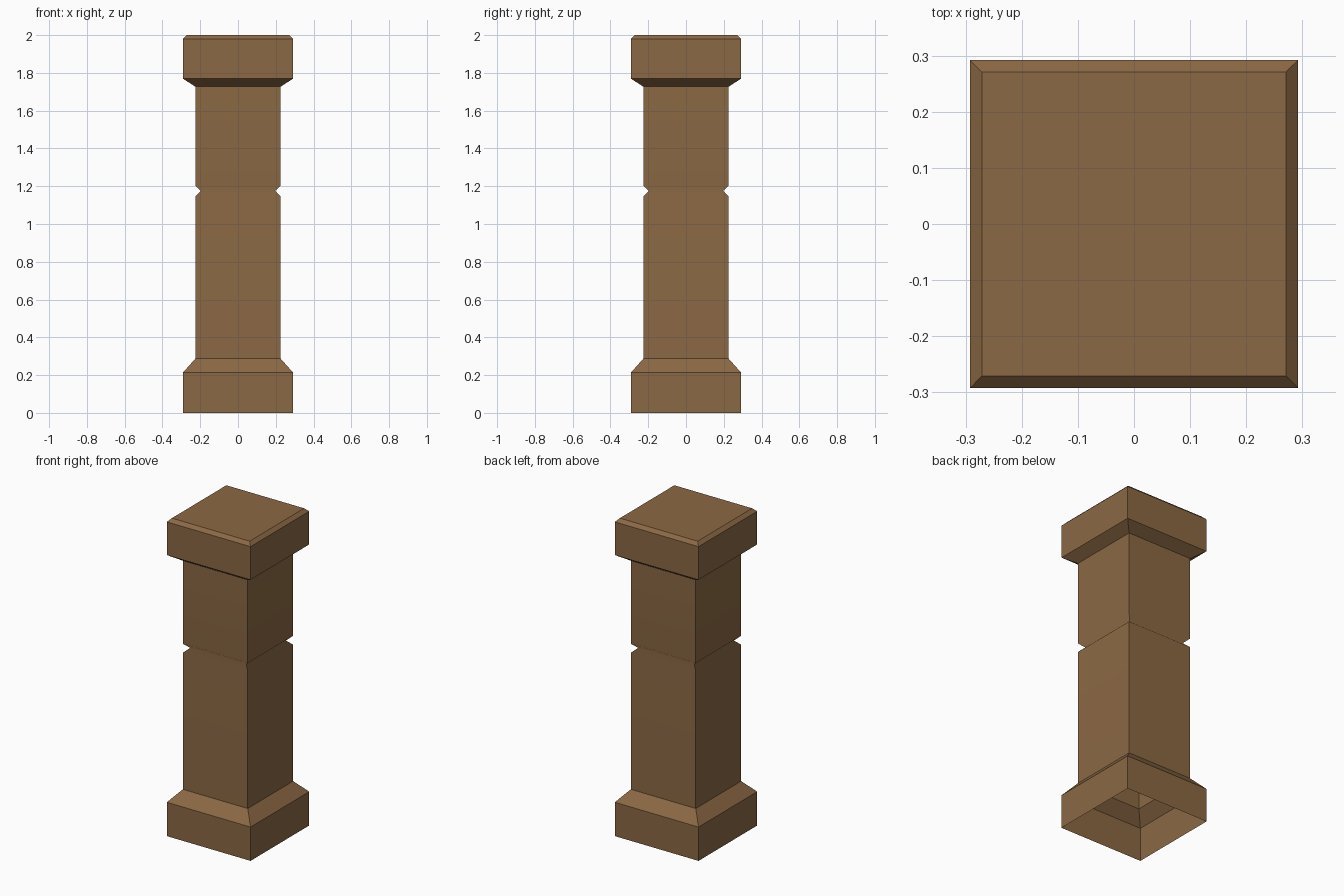
import bpy, bmesh

if "Cube" in bpy.data.objects:
    bpy.data.objects.remove(bpy.data.objects["Cube"])

# One wood colour
wood = bpy.data.materials.new("brown_wood")
wood.diffuse_color = (0.26, 0.14, 0.058, 1)
wood.use_nodes = True
wood.node_tree.nodes["Principled BSDF"].inputs["Base Color"].default_value = wood.diffuse_color


def square_shell(name, profile, cap=False, smooth=False):
    """Loft square rings given as (half width, height); the bottom stays open."""
    bm = bmesh.new()
    rings = [[bm.verts.new((sx * r, sy * r, z))
              for sx, sy in ((-1, -1), (1, -1), (1, 1), (-1, 1))]
             for r, z in profile]
    for low, high in zip(rings, rings[1:]):
        for i in range(4):
            j = (i + 1) % 4
            bm.faces.new((low[i], low[j], high[j], high[i]))
    if cap:
        bm.faces.new(rings[-1])
    # Corners stay sharp; only the level edges of a smooth part are blended
    for f in bm.faces:
        f.smooth = smooth
    for e in bm.edges:
        level = abs(e.verts[0].co.z - e.verts[1].co.z) < 1e-5
        e.smooth = smooth and level
    mesh = bpy.data.meshes.new(name)
    bm.to_mesh(mesh)
    bm.free()
    mesh.materials.append(wood)
    obj = bpy.data.objects.new(name, mesh)
    bpy.context.collection.objects.link(obj)
    if smooth:
        mod = obj.modifiers.new("weighted_normals", 'WEIGHTED_NORMAL')
        mod.keep_sharp = True
    return obj


# Plinth with sloped shoulder, open underneath
square_shell("base", [(0.292, 0), (0.292, 0.213), (0.226, 0.287)])

# Shaft with a V groove running round it
square_shell("shaft", [(0.226, 0.287), (0.226, 1.147), (0.196, 1.175),
                       (0.226, 1.203), (0.226, 1.727)], smooth=True)

# Capital with flared underside and bevelled top
square_shell("capital", [(0.226, 1.727), (0.292, 1.77), (0.292, 1.979),
                         (0.271, 2.0)], cap=True)
